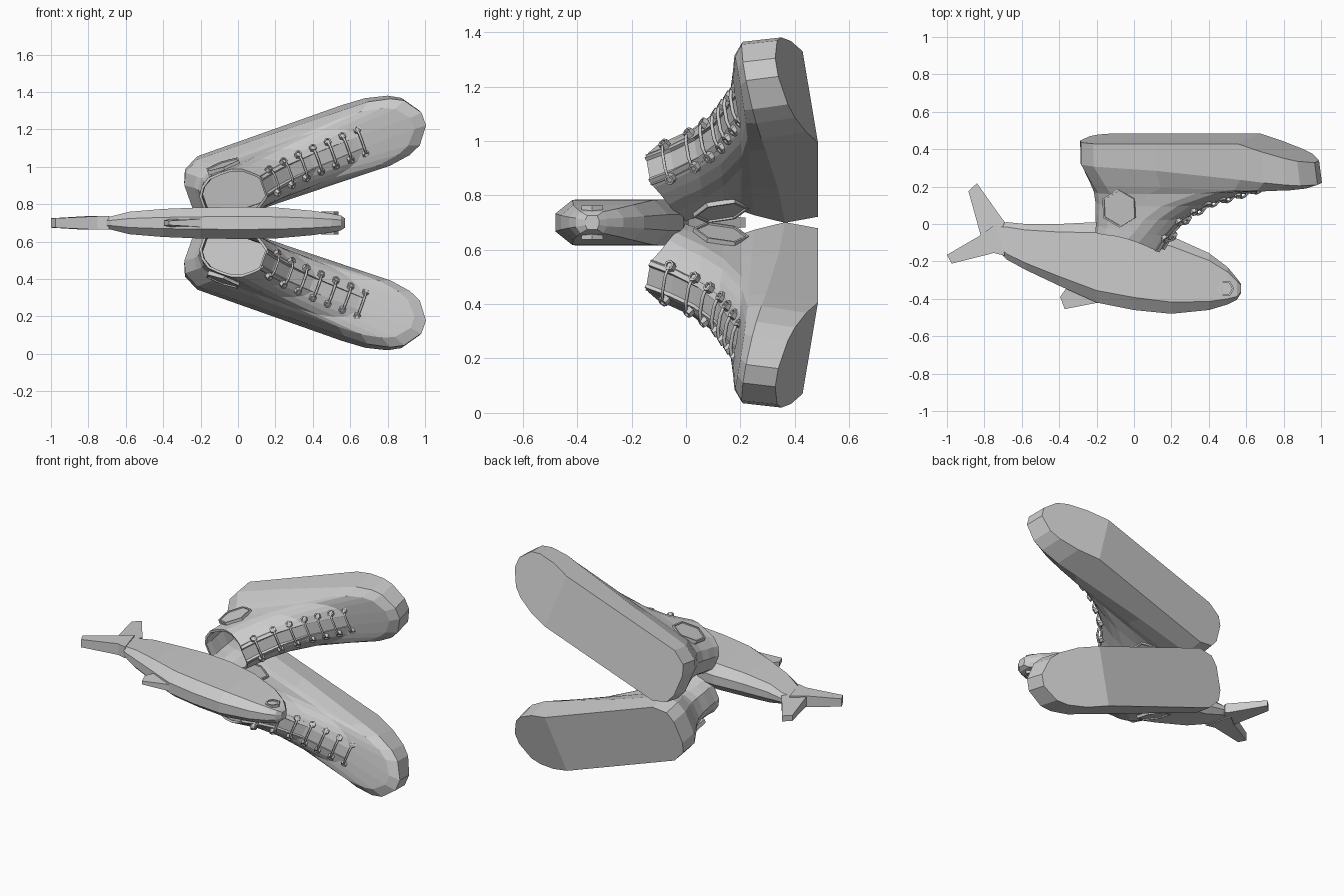
import bpy, bmesh, math
from mathutils import Vector

if "Cube" in bpy.data.objects:
    bpy.data.objects.remove(bpy.data.objects["Cube"])

YAW, ROLL, MID = math.radians(19.5), math.radians(9), 0.70


def make(name, verts, faces, thick=0):
    me = bpy.data.meshes.new(name)
    me.from_pydata([tuple(v) for v in verts], [], faces)
    bm = bmesh.new()
    bm.from_mesh(me)
    bmesh.ops.recalc_face_normals(bm, faces=bm.faces)
    bm.to_mesh(me)
    bm.free()
    ob = bpy.data.objects.new(name, me)
    bpy.context.collection.objects.link(ob)
    if thick:
        m = ob.modifiers.new("thickness", "SOLIDIFY")
        m.thickness, m.offset = thick, -1
    return ob


def place(a, b, c, s):
    """Boot space (length, width, height) to world; s = 1 upper boot, -1 lower boot."""
    v = b * math.cos(ROLL) - c * math.sin(ROLL) + 0.01
    y = 0.457 - b * math.sin(ROLL) - c * math.cos(ROLL)
    x = 0.14 + a * math.cos(YAW) - v * math.sin(YAW)
    z = 0.984 + a * math.sin(YAW) + v * math.cos(YAW)
    return Vector((x, y, MID + s * (z - MID)))


def rod(name, pts, r, s):
    """Thin square lace following boot-space points."""
    cu = bpy.data.curves.new(name, "CURVE")
    cu.dimensions, cu.bevel_depth, cu.bevel_resolution = "3D", r, 0
    cu.use_fill_caps = True
    sp = cu.splines.new("POLY")
    sp.points.add(len(pts) - 1)
    for p, q in zip(sp.points, pts):
        p.co = (*place(*q, s), 1)
    bpy.context.collection.objects.link(bpy.data.objects.new(name, cu))


def prism(name, center, e1, e2, n, r, h, fn, sides=6, inset=0.8):
    """Raised disc on a surface: rim, then inset recessed face."""
    e1, e2, n, center = Vector(e1), Vector(e2), Vector(n), Vector(center)
    verts = []
    for rad, d in ((r, -h), (r, h), (r * inset, h), (r * inset, h * 0.4)):
        for i in range(sides):
            t = 2 * math.pi * (i + 0.5) / sides
            verts.append(fn(center + e1 * rad * math.cos(t) + e2 * rad * math.sin(t) + n * d))
    faces = [[k * sides + i, k * sides + (i + 1) % sides,
              (k + 1) * sides + (i + 1) % sides, (k + 1) * sides + i]
             for k in range(3) for i in range(sides)]
    faces += [list(range(sides)), list(range(3 * sides, 4 * sides))]
    make(name, verts, faces)


# Outline halves as (position along length, relative width)
SOLE = [(0, .4), (.02, .75), (.085, 1), (.35, 1), (.71, 1), (.81, 1), (.9, .88), (.95, .7), (1, .2)]
SHAFT = [(0, .35), (.08, .7), (.22, .95), (.42, 1), (.6, 1), (.75, .87), (.86, .67), (.94, .5), (1, .32)]
# heel, toe, half width, heel height, toe height, power, blend sole->shaft
RINGS = [(-.425, .885, .18, 0, 0, 1, 0),
         (-.43, .895, .183, .12, .245, 1.5, 0),
         (-.385, .83, .155, .23, .265, 1, .1),
         (-.37, .54, .14, .28, .275, 1, .4),
         (-.365, .27, .133, .34, .35, 1, .7),
         (-.37, .13, .133, .40, .43, 1, .9),
         (-.37, .04, .135, .46, .52, 1.5, 1),
         (-.375, -.02, .137, .50, .61, 3, 1)]
FRONT = [(.56, .272), (.54, .275), (.27, .35), (.13, .43), (.04, .52), (-.02, .61)]
N = len(SOLE)


def front_height(a):
    for (a0, c0), (a1, c1) in zip(FRONT, FRONT[1:]):
        if a >= a1:
            return c0 + (c1 - c0) * (a - a0) / (a1 - a0)
    return FRONT[-1][1]


def boot(tag, s):
    # Sole and upper in one loft, with the front slit left open
    verts, faces = [], []
    for j, (h, t, w, ch, ct, p, k) in enumerate(RINGS):
        half = []
        for (t0, w0), (t1, w1) in zip(SOLE, SHAFT):
            f, wid = t0 + (t1 - t0) * k, (w0 + (w1 - w0) * k) * w
            a = h + (t - h) * f
            c = ch + (ct - ch) * f ** p
            if j == 0:
                c = max(0, (a - .505) / .38 * .125)
            half.append((a, wid, c))
        ring = half + [(a, -b, c) for a, b, c in reversed(half)]
        verts += [place(*q, s) for q in ring]
    M = 2 * N
    for j in range(len(RINGS) - 1):
        for i in range(M):
            if j >= 3 and i == N - 1:
                continue
            i2 = (i + 1) % M
            faces.append([j * M + i, j * M + i2, (j + 1) * M + i2, (j + 1) * M + i])
    faces += [[i, i + 1, M - 2 - i, M - 1 - i] for i in range(N - 1)]
    make(tag + "_boot_body", verts, faces, 0.014)

    # Tongue set just behind the slit
    tv = [place(a - .02, b, c - .012, s) for a, c in FRONT for b in (-.06, .06)]
    make(tag + "_boot_tongue", tv,
         [[2 * i, 2 * i + 1, 2 * i + 3, 2 * i + 2] for i in range(len(FRONT) - 1)], 0.01)

    # Laces and eyelets
    for i in range(7):
        a = .03 + .085 * i
        c = front_height(a)
        slope = front_height(a + .02) - front_height(a - .02)
        n = Vector((-slope, 0, .04)).normalized()
        d = Vector((.04, 0, slope)).normalized()
        P = Vector((a, 0, c))
        pts = [P + Vector((0, b, 0)) + n * o
               for b, o in ((-.072, -.03), (-.062, .01), (-.03, .018), (.03, .018), (.062, .01), (.072, -.03))]
        rod(f"{tag}_lace_{i}", pts, .007, s)
        for e in (-1, 1):
            m = (n + Vector((0, e * .7, 0))).normalized()
            prism(f"{tag}_eyelet_{i}", P + Vector((0, e * .068, 0)) - n * .004,
                  d, m.cross(d), m, .02, .012, lambda q: place(*q, s), 6, .6)

    # Ankle patches on both sides
    for e in (-1, 1):
        prism(tag + "_ankle_patch", (-.2, e * .138, .355), (1, 0, 0), (0, 0, 1),
              (0, e, 0), .103, .012, lambda q: place(*q, s), 6, .9)


boot("upper", 1)
boot("lower", -1)

# Fish body: x, back y, belly y, half thickness
SECT = [(-.74, .0, -.13, .028), (-.68, .01, -.19, .035), (-.58, .0, -.245, .06), (-.4, .0, -.33, .075),
        (-.2, .01, -.42, .083), (0, -.01, -.46, .085), (.2, -.065, -.48, .083),
        (.4, -.155, -.46, .065), (.5, -.23, -.43, .05), (.55, -.29, -.405, .04), (.572, -.32, -.37, .025)]
fv, ff = [], []
for x, t, b, w in SECT:
    d = t - b
    half = [(t, .35 * w), (t - .13 * d, w), (b + .15 * d, w), (b, .4 * w)]
    fv += [(x, y, MID + z) for y, z in half] + [(x, y, MID - z) for y, z in reversed(half)]
for j in range(len(SECT) - 1):
    ff += [[8 * j + i, 8 * j + (i + 1) % 8, 8 * j + 8 + (i + 1) % 8, 8 * j + 8 + i] for i in range(8)]
ff += [list(range(8)), list(range(len(fv) - 8, len(fv)))]
make("fish_body", fv, ff)


def fin(name, outline, thick):
    """Flat fin; each outline point is (x, y, thickness factor)."""
    n = len(outline)
    v = [(x, y, MID + sg * thick * k) for sg in (1, -1) for x, y, k in outline]
    f = [list(range(n)), list(range(n, 2 * n))]
    f += [[i, (i + 1) % n, n + (i + 1) % n, n + i] for i in range(n)]
    make(name, v, f)


# Tail lobes and belly fin
fin("tail_upper_lobe", [(-.69, .01, 1), (-.71, .035, 1), (-.84, .218, .6), (-.885, .175, .6),
                        (-.82, -.06, 1), (-.74, -.1, 1)], .03)
fin("tail_lower_lobe", [(-.74, .0, 1), (-.82, -.06, 1), (-1.0, -.165, .7), (-.975, -.212, .7),
                        (-.75, -.155, 1), (-.69, -.17, 1)], .036)
fin("belly_fin", [(-.36, -.34, 1), (-.395, -.39, .7), (-.37, -.455, .5), (-.19, -.42, 1), (-.2, -.37, 1)], .022)

# Eyes
for e in (-1, 1):
    prism("fish_eye", (.49, -.345, MID + e * .048), (.87, .5, 0), (-.5, .87, 0), (0, 0, e),
          .046, .014, lambda q: q, 6, .75)
